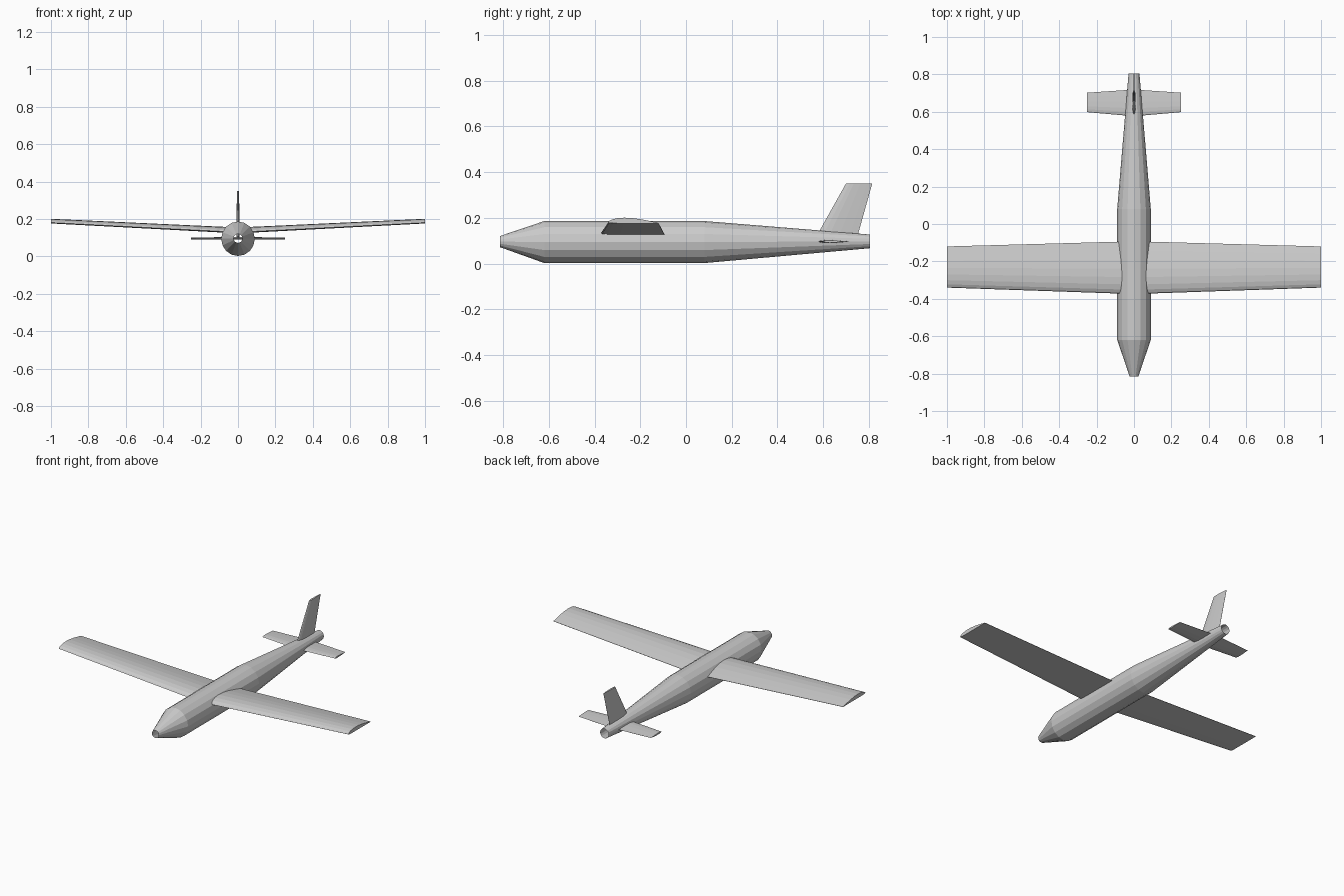
import bpy, bmesh, math

if "Cube" in bpy.data.objects:
    bpy.data.objects.remove(bpy.data.objects["Cube"])


def make_object(name, rings, cap):
    """Skin a list of closed rings; optionally cap both ends."""
    bm = bmesh.new()
    loops = [[bm.verts.new(p) for p in ring] for ring in rings]
    n = len(loops[0])
    for a, b in zip(loops, loops[1:]):
        for i in range(n):
            j = (i + 1) % n
            bm.faces.new((a[i], a[j], b[j], b[i]))
    if cap:
        bm.faces.new(loops[0][::-1])
        bm.faces.new(loops[-1])
    bmesh.ops.recalc_face_normals(bm, faces=bm.faces)
    mesh = bpy.data.meshes.new(name)
    bm.to_mesh(mesh)
    bm.free()
    obj = bpy.data.objects.new(name, mesh)
    bpy.context.collection.objects.link(obj)
    return obj


# Aerofoil outlines: (chord fraction, height / chord)
CAMBERED = [(0, .022), (.02, .048), (.08, .078), (.18, .102), (.32, .112), (.48, .104),
            (.65, .08), (.82, .046), (1, .006), (1, 0), (.6, 0), (.3, 0), (.1, .002), (.02, .01)]
UPPER = [(0, 0), (.04, .022), (.15, .042), (.3, .05), (.55, .04), (.8, .02), (1, .002)]
SYMMETRIC = UPPER + [(c, -h) for c, h in reversed(UPPER[1:])]


def section(profile, span, lead, trail, base, upright=False):
    """Place an aerofoil between leading and trailing y positions."""
    chord = trail - lead
    if upright:
        return [(base + h * chord, lead + c * chord, span) for c, h in profile]
    return [(span, lead + c * chord, base + h * chord) for c, h in profile]


# Fuselage: open faceted tube
SIDES, CZ = 16, 0.094
rings = []
for y, r, z in ((-.815, .024, .096), (-.62, .092, CZ), (.08, .092, CZ), (.805, .03, .097)):
    rings.append([(r * .975 * math.sin(2 * math.pi * i / SIDES), y,
                   z + r * math.cos(2 * math.pi * i / SIDES)) for i in range(SIDES)])
fuselage = make_object("fuselage", rings, False)

# Wings with dihedral, and tailplane halves
for side, label in ((-1, "left"), (1, "right")):
    make_object(label + "_wing", [section(CAMBERED, side * .02, -.374, -.093, .124),
                                  section(CAMBERED, side, -.34, -.12, .176)], True)

make_object("tailplane", [section(SYMMETRIC, -.25, .598, .702, .096),
                          section(SYMMETRIC, 0, .576, .719, .096),
                          section(SYMMETRIC, .25, .598, .702, .096)], True)

# Swept tail fin
make_object("tail_fin", [section(SYMMETRIC, .10, .56, .745, 0, True),
                         section(SYMMETRIC, .35, .70, .815, 0, True)], True)
